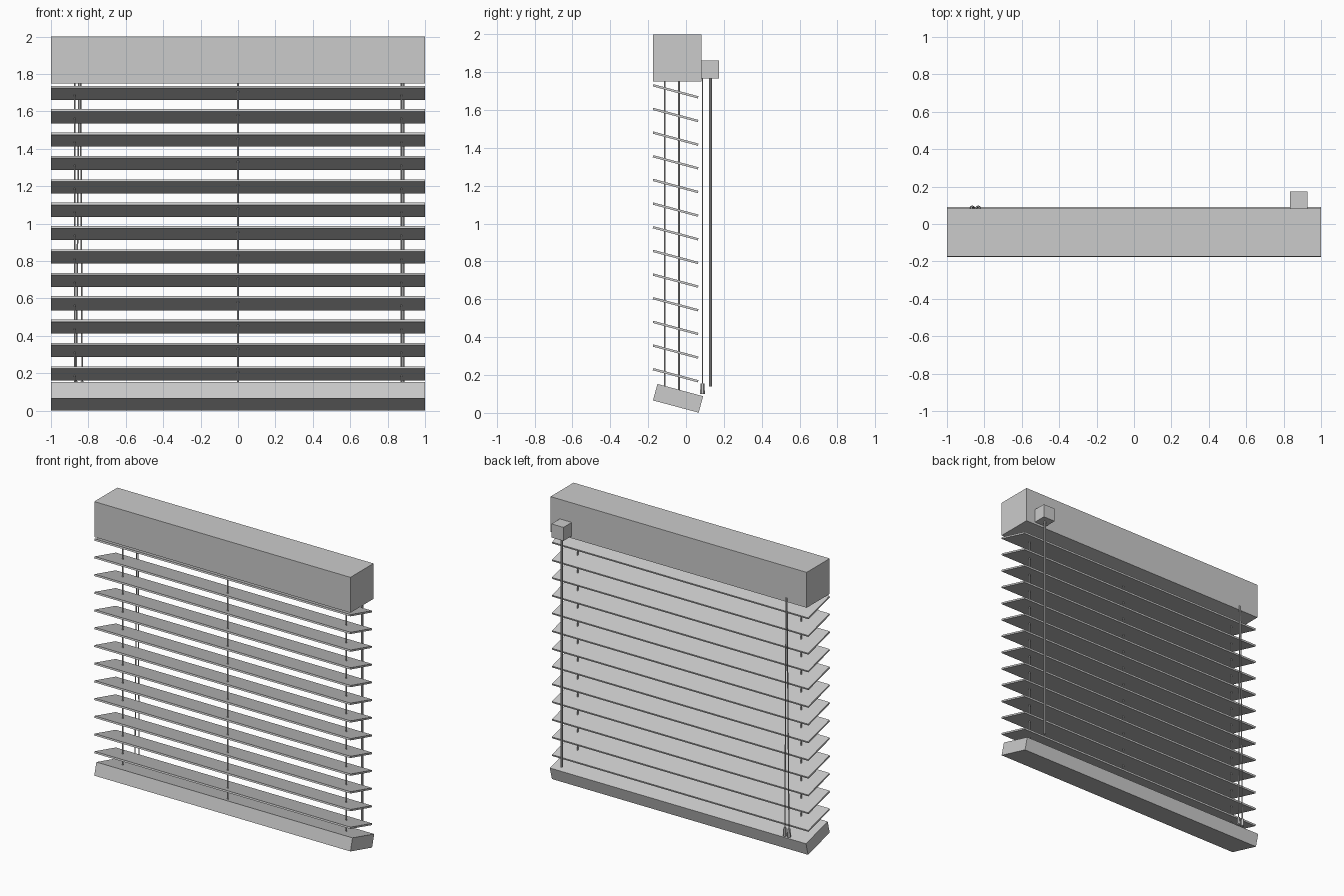
import bpy, math
from mathutils import Vector

if "Cube" in bpy.data.objects:
    bpy.data.objects.remove(bpy.data.objects["Cube"])

TILT = -math.radians(15)


def box(name, center, size, tilt=0.0):
    bpy.ops.mesh.primitive_cube_add(size=1, location=center, rotation=(tilt, 0, 0))
    ob = bpy.context.object
    ob.name = name
    ob.scale = size
    bpy.ops.object.transform_apply(location=False, rotation=False, scale=True)
    return ob


def rod(name, start, end, r1, r2=None, sides=6):
    a, b = Vector(start), Vector(end)
    d = b - a
    bpy.ops.mesh.primitive_cone_add(vertices=sides, radius1=r1,
                                    radius2=r1 if r2 is None else r2,
                                    depth=d.length, location=(a + b) / 2)
    ob = bpy.context.object
    ob.name = name
    ob.rotation_euler = d.to_track_quat('Z', 'Y').to_euler()
    return ob


# Head rail and tilted bottom rail
box("head_rail", (0, -0.046, 1.875), (2, 0.257, 0.25))
box("bottom_rail", (0, -0.042, 0.077), (2, 0.25, 0.09), TILT)

# Thirteen tilted slats
for i in range(13):
    box(f"slat_{i + 1}", (0, -0.055, 0.199 + i * 0.125), (2, 0.247, 0.012), TILT)

# Lift cords threaded through the slats
for name, x, y in (("left", -0.873, -0.038), ("middle", 0, -0.112), ("right", 0.873, -0.038)):
    rod(f"lift_cord_{name}", (x, y, 0.09), (x, y, 1.77), 0.005)

# Tilt mechanism box and wand
box("wand_box", (0.881, 0.127, 1.814), (0.093, 0.096, 0.096))
rod("tilt_wand", (0.881, 0.129, 0.14), (0.881, 0.129, 1.78), 0.008, sides=8)

# Pull cords spreading from one outlet, each ending in a tassel
for name, x in (("left", -0.865), ("right", -0.833)):
    top_x = -0.846 + (-0.004 if name == "left" else 0.004)
    rod(f"pull_cord_{name}", (x, 0.087, 0.14), (top_x, 0.087, 1.78), 0.004)
    rod(f"tassel_{name}", (x, 0.087, 0.10), (x, 0.087, 0.155), 0.013, 0.010)
